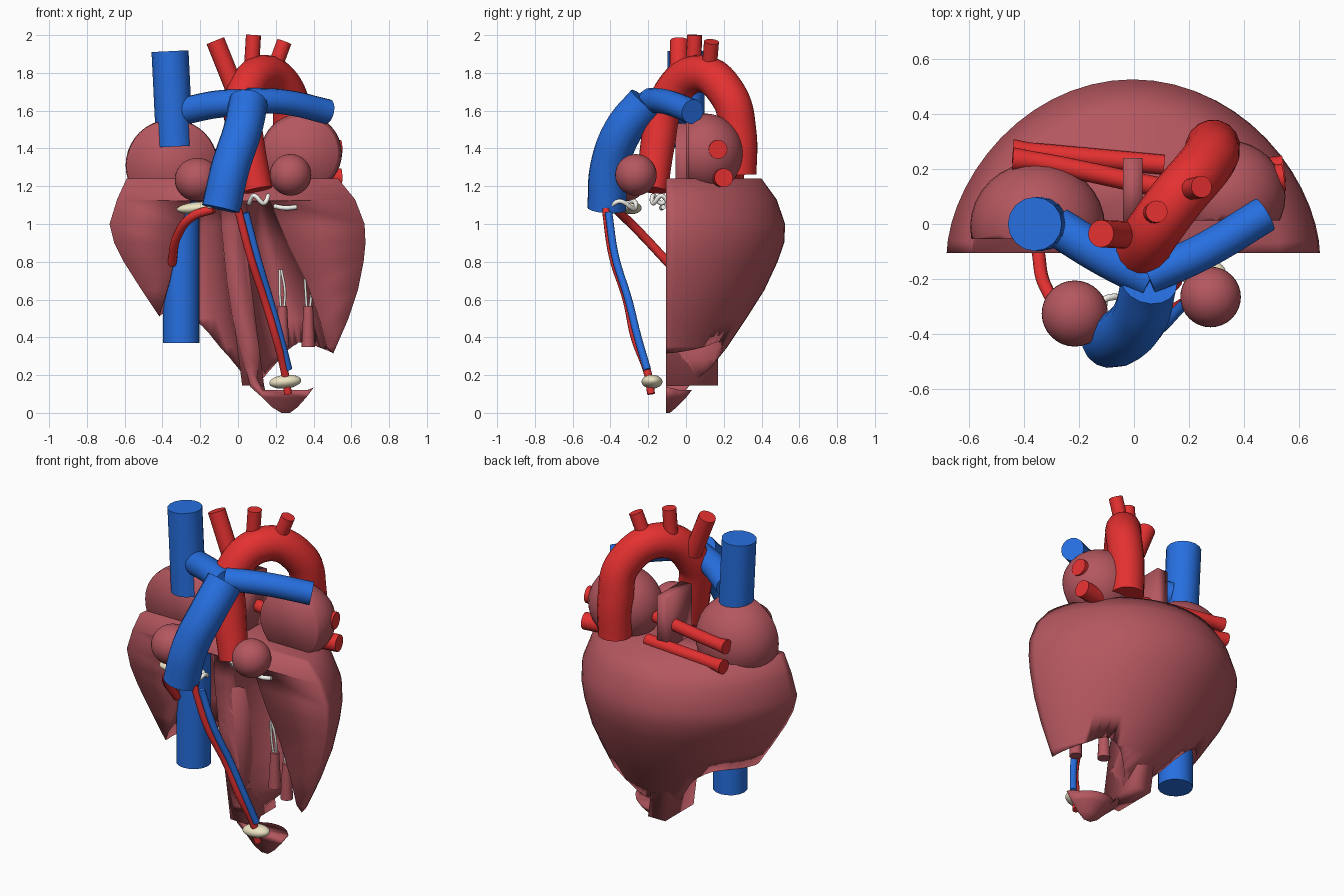
import bpy, bmesh, math
from mathutils import Vector

if "Cube" in bpy.data.objects:
    bpy.data.objects.remove(bpy.data.objects["Cube"])

def material(name, rgb):
    m = bpy.data.materials.new(name)
    m.diffuse_color = (*rgb, 1)
    m.use_nodes = True
    m.node_tree.nodes["Principled BSDF"].inputs["Base Color"].default_value = m.diffuse_color
    return m

MUSCLE = material("muscle", (0.46, 0.095, 0.115))
RED = material("oxygen_red", (0.78, 0.03, 0.03))
BLUE = material("venous_blue", (0.02, 0.16, 0.75))
FAT = material("fat_cream", (0.85, 0.78, 0.55))
CORD = material("cord_white", (0.95, 0.93, 0.88))

def select(ob):
    bpy.ops.object.select_all(action='DESELECT')
    ob.select_set(True)
    bpy.context.view_layer.objects.active = ob

def smooth(ob):
    # the whole model is shaded soft, end caps included
    select(ob)
    bpy.ops.object.shade_smooth()

def from_bmesh(bm, name, mat):
    bmesh.ops.recalc_face_normals(bm, faces=bm.faces)
    me = bpy.data.meshes.new(name)
    bm.to_mesh(me)
    bm.free()
    ob = bpy.data.objects.new(name, me)
    bpy.context.collection.objects.link(ob)
    me.materials.append(mat)
    return ob

def loft(name, rings, mat):
    bm = bmesh.new()
    rows = [[bm.verts.new(p) for p in r] for r in rings]
    n = len(rows[0])
    for a, b in zip(rows, rows[1:]):
        for i in range(n):
            j = (i + 1) % n
            bm.faces.new((a[i], a[j], b[j], b[i]))
    bm.faces.new(rows[0])
    bm.faces.new(rows[-1])
    return from_bmesh(bm, name, mat)

def tube(name, pts, r, mat, radii=None, cyclic=False):
    cu = bpy.data.curves.new(name, 'CURVE')
    cu.dimensions = '3D'
    cu.bevel_depth = r
    cu.bevel_resolution = 6 if r > 0.03 else 3
    cu.resolution_u = 10
    cu.use_fill_caps = True
    s = cu.splines.new('BEZIER')
    s.bezier_points.add(len(pts) - 1)
    for i, (bp, p) in enumerate(zip(s.bezier_points, pts)):
        bp.co = p
        bp.handle_left_type = bp.handle_right_type = 'AUTO'
        bp.radius = radii[i] if radii else 1
    s.use_cyclic_u = cyclic
    ob = bpy.data.objects.new(name, cu)
    bpy.context.collection.objects.link(ob)
    select(ob)
    bpy.ops.object.convert(target='MESH')
    ob = bpy.context.object
    ob.data.materials.clear()
    ob.data.materials.append(mat)
    smooth(ob)
    return ob

def ball(name, loc, scale, mat, cut_y=None, tilt=0):
    bm = bmesh.new()
    bmesh.ops.create_uvsphere(bm, u_segments=32, v_segments=20, radius=1)
    for v in bm.verts:
        v.co = Vector((v.co.x * scale[0], v.co.y * scale[1], v.co.z * scale[2]))
    if cut_y is not None:
        res = bmesh.ops.bisect_plane(bm, geom=bm.verts[:] + bm.edges[:] + bm.faces[:],
                                     plane_co=(0, cut_y - loc[1], 0), plane_no=(0, -1, 0), clear_outer=True)
        bmesh.ops.holes_fill(bm, edges=[e for e in res['geom_cut'] if isinstance(e, bmesh.types.BMEdge)])
    ob = from_bmesh(bm, name, mat)
    ob.location = loc
    ob.rotation_euler = (0, tilt, 0)
    smooth(ob)
    return ob

CUT = -0.105  # front section plane

def half_ring(z, xl, xr, yb, n=28):
    cx, rx = (xl + xr) / 2, (xr - xl) / 2
    return [(cx + rx * math.cos(math.pi * i / n),
             CUT + (yb - CUT) * math.sin(math.pi * i / n) ** 1.18, z) for i in range(n + 1)]

def full_ring(z, xl, xr, yb, n=32):
    cx, rx = (xl + xr) / 2, (xr - xl) / 2
    return [(cx + rx * math.cos(math.tau * i / n),
             CUT + (yb - CUT) * math.sin(math.tau * i / n), z) for i in range(n)]

# Ventricle shell, cut open at the front: z, left x, right x, back y
shell = loft("ventricle_wall", [half_ring(*r) for r in [
    (1.24, -.59, .53, .40), (1.13, -.64, .62, .48), (1.0, -.68, .67, .525), (.9, -.655, .675, .52),
    (.8, -.605, .665, .485), (.65, -.51, .635, .415), (.5, -.41, .585, .32), (.35, -.24, .52, .22),
    (.25, -.09, .475, .14), (.16, .04, .42, .06), (.08, .13, .36, 0), (.03, .18, .315, -.05),
    (.0, .23, .275, -.085)]], MUSCLE)

# Two chambers hollowed out, breaking through the lower wall
chambers = {
    "left_chamber": [(1.12, .05, .17, .10), (.9, .03, .26, .17), (.7, .05, .36, .2), (.5, .08, .43, .21),
                     (.35, .11, .47, .19), (.29, .11, .53, .2), (.18, .1, .5, .2), (.12, .13, .37, .12)],
    "right_chamber": [(1.12, -.25, -.09, .1), (1.0, -.30, -.09, .16), (.7, -.36, -.06, .2),
                      (.5, -.42, -.03, .2), (.35, -.48, .01, .19), (.125, -.43, .07, .15)]}
for name, rows in chambers.items():
    cutter = loft(name, [full_ring(*r) for r in rows], MUSCLE)
    cutter.hide_render = True
    mod = shell.modifiers.new(name, 'BOOLEAN')
    mod.operation = 'DIFFERENCE'
    mod.solver = 'EXACT'
    mod.object = cutter
    select(shell)
    bpy.ops.object.modifier_apply(modifier=name)
    bpy.data.objects.remove(cutter)
smooth(shell)

# Septa
def slab(name, z0, x0, z1, x1, w, y0, y1):
    smooth(loft(name, [[(x - w, y0, z), (x + w, y0, z), (x + w, y1, z), (x - w, y1, z)]
                       for z, x in ((z0, x0), (z1, x1))], MUSCLE))

slab("ventricular_septum", .145, .08, 1.12, -.045, .058, CUT, .17)
slab("atrial_septum", 1.2, -.005, 1.55, -.005, .035, .0, .24)

# Atria and their appendages
ball("right_atrium", (-.35, -.01, 1.31), (.245, .235, .245), MUSCLE, cut_y=-.055)
ball("left_atrium", (.335, .1, 1.375), (.215, .205, .21), MUSCLE, cut_y=.012)
ball("right_appendage", (-.215, -.325, 1.235), (.12, .12, .115), MUSCLE)
ball("left_appendage", (.278, -.265, 1.26), (.11, .11, .11), MUSCLE)

# Great veins
tube("upper_vena_cava", [(-.335, 0, 1.41), (-.36, 0, 1.915)], .098, BLUE)
tube("lower_vena_cava", [(-.3, .0, .37), (-.3, .0, 1.22)], .097, BLUE)

# Aorta with three branches
tube("aorta", [(.1, -.18, 1.18), (.05, -.15, 1.42), (.025, -.105, 1.64), (.13, .06, 1.795),
               (.265, .225, 1.68), (.285, .275, 1.48), (.285, .28, 1.26)], .1, RED,
     [.85, .92, 1, 1, 1, 1, .95])
for i, (a, b, r) in enumerate([((-.02, -.04, 1.72), (-.12, -.035, 1.97), .05),
                               ((.07, .04, 1.8), (.082, .045, 2.0), .04),
                               ((.18, .12, 1.79), (.245, .135, 1.965), .04)]):
    tube(f"arch_branch_{i + 1}", [a, b], r, RED)

# Pulmonary artery
tube("pulmonary_trunk", [(-.09, -.42, 1.08), (-.04, -.405, 1.3), (.025, -.33, 1.5), (.055, -.21, 1.645)], .103, BLUE)
tube("right_pulmonary_artery", [(.06, -.2, 1.64), (-.1, -.12, 1.635), (-.28, -.01, 1.6)], .073, BLUE)
tube("left_pulmonary_artery", [(.05, -.19, 1.655), (.25, -.1, 1.645), (.475, .035, 1.595)], .066, BLUE)

# Pulmonary veins
for i, (a, b, z) in enumerate([(.13, .235, 1.36), (.215, .265, 1.25)]):
    tube(f"right_pulmonary_vein_{i + 1}", [(.11, a, z), (-.38, b - .005, z), (-.44, b, z)], .036, RED, [1, 1, 1.2])
for i, (y, z) in enumerate([(.17, 1.395), (.2, 1.245)]):
    tube(f"left_pulmonary_vein_{i + 1}", [(.35, y - .03, z), (.545, y, z)], .05, RED)

# Coronary vessels and fat pads
tube("front_coronary_artery", [(.0, -.425, 1.08), (.065, -.388, .83), (.14, -.315, .6), (.2, -.272, .4),
                               (.25, -.2, .2), (.265, -.185, .1)], .021, RED)
tube("front_coronary_vein", [(.04, -.41, 1.06), (.1, -.375, .83), (.168, -.305, .6), (.225, -.255, .4),
                             (.268, -.205, .23)], .02, BLUE)
tube("right_coronary_artery", [(-.13, -.37, 1.08), (-.24, -.33, 1.04), (-.32, -.23, .94), (-.35, -.09, .79)], .024, RED)
ball("groove_fat", (-.21, -.29, 1.085), (.115, .055, .032), FAT, tilt=-.08)
ball("apex_fat", (.25, -.18, .165), (.085, .055, .036), FAT, tilt=-.1)

# Valve rims: scalloped rings
for name, c, r in [("pulmonary_valve", (-.07, -.35, 1.1), .085), ("aortic_valve", (.11, -.13, 1.13), .05)]:
    tube(name, [(c[0] + r * math.cos(a), c[1] + r * math.sin(a), c[2] + .02 * math.cos(3 * a))
                for a in (math.tau * k / 18 for k in range(18))], .012, CORD, cyclic=True)
tube("mitral_valve", [(.19, -.12, 1.095), (.25, -.13, 1.085), (.31, -.12, 1.09)], .013, CORD)

# Papillary muscles and their cords
for i, (x, y, tx) in enumerate([(.235, .02, .225), (.372, -.06, .358)]):
    tube(f"papillary_muscle_{i + 1}", [(x, y, .35), (x, y, .565)], .036, MUSCLE, [1, .7])
    for k in (-1, 1):
        tube(f"cord_{i + 1}_{'b' if k > 0 else 'a'}",
             [(x + .008 * k, y, .55), (x + .014 * k, y - .01, .64), (tx + .004 * k, y - .02, .76 - .05 * i)], .007, CORD)
